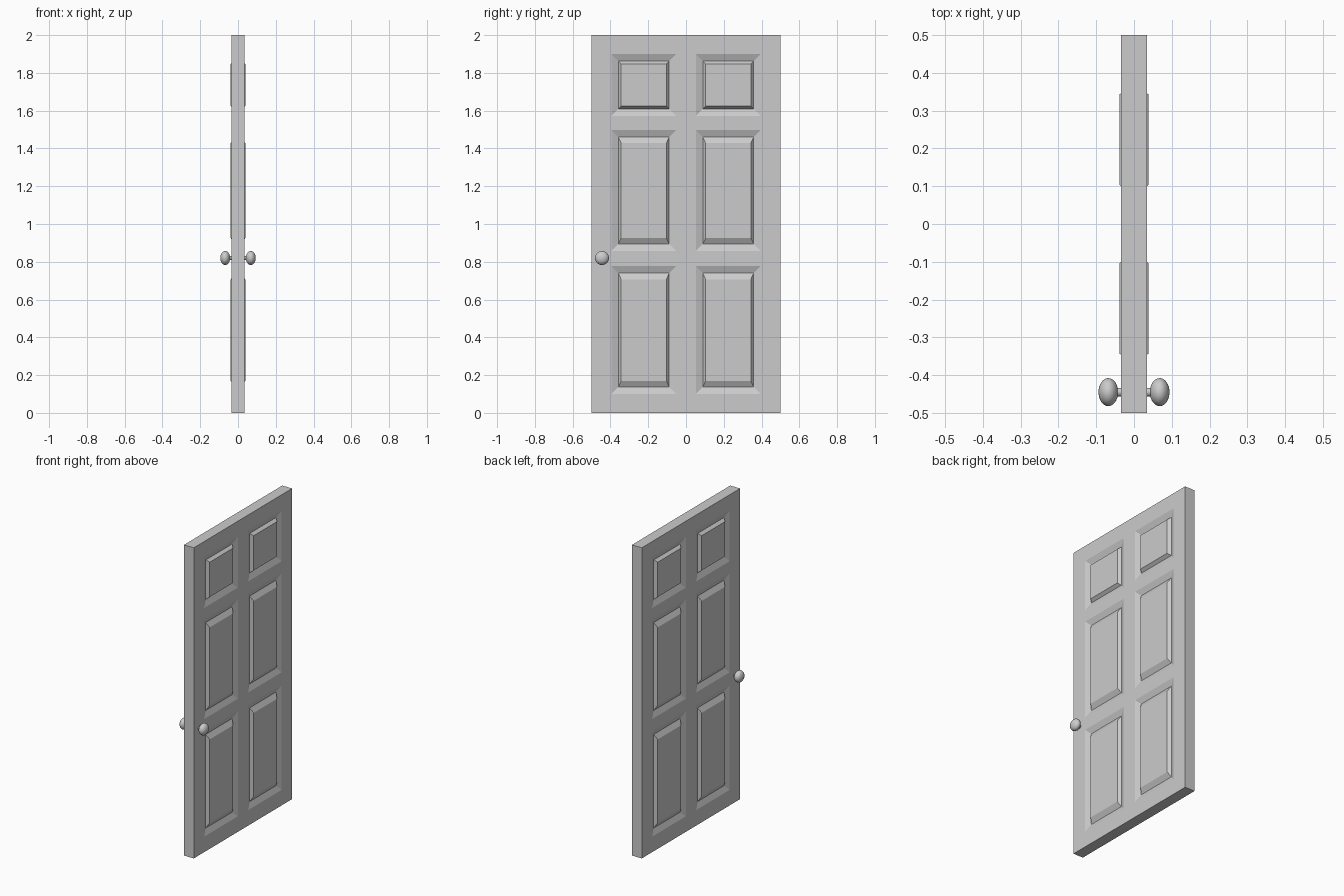
import bpy, bmesh
from math import radians

if "Cube" in bpy.data.objects:
    bpy.data.objects.remove(bpy.data.objects["Cube"])

T = 0.035            # half thickness of the slab
RECESS = 0.020       # x of the groove floor
RAISED = 0.0385      # x of the raised field

# Grid lines of stiles and rails; odd cells hold panels
YS = [-0.5, -0.395, -0.052, 0.052, 0.395, 0.5]
ZS = [0, 0.10, 0.777, 0.857, 1.497, 1.572, 1.90, 2.0]
# Vertical margin from groove to raised field, per panel row
FIELD_MARGIN = {1: 0.033, 3: 0.032, 5: 0.015}


def ring(bm, x, y0, y1, z0, z1):
    return [bm.verts.new((x, y, z)) for y, z in
            ((y0, z0), (y1, z0), (y1, z1), (y0, z1))]


def bridge(bm, a, b):
    for i in range(4):
        j = (i + 1) % 4
        bm.faces.new((a[i], a[j], b[j], b[i]))


def door_face(bm, s):
    grid = [[bm.verts.new((s * T, y, z)) for z in ZS] for y in YS]
    for i in range(len(YS) - 1):
        for j in range(len(ZS) - 1):
            outer = [grid[i][j], grid[i + 1][j], grid[i + 1][j + 1], grid[i][j + 1]]
            if i % 2 == 0 or j % 2 == 0:
                bm.faces.new(outer)
                continue
            # Sloped moulding, groove, bevelled raised field
            y0, y1, z0, z1 = YS[i], YS[i + 1], ZS[j], ZS[j + 1]
            m = 0.037
            y0, y1, z0, z1 = y0 + m, y1 - m, z0 + m, z1 - m
            groove = ring(bm, s * RECESS, y0, y1, z0, z1)
            my, mz = 0.015, FIELD_MARGIN[j]
            field = ring(bm, s * RAISED, y0 + my, y1 - my, z0 + mz, z1 - mz)
            bridge(bm, outer, groove)
            bridge(bm, groove, field)
            bm.faces.new(field)


# Door slab with panels on both sides
bm = bmesh.new()
door_face(bm, 1)
door_face(bm, -1)
bmesh.ops.bridge_loops(bm, edges=[e for e in bm.edges if e.is_boundary])
bmesh.ops.recalc_face_normals(bm, faces=bm.faces)
me = bpy.data.meshes.new("door_slab")
bm.to_mesh(me)
bm.free()
bpy.context.collection.objects.link(bpy.data.objects.new("door_slab", me))

# Knob and spindle on each side
for s, side in ((1, "right"), (-1, "left")):
    bpy.ops.mesh.primitive_cylinder_add(
        vertices=24, radius=0.011, depth=0.03,
        location=(s * 0.045, -0.445, 0.82), rotation=(0, radians(90), 0))
    bpy.context.object.name = "spindle_" + side
    bpy.ops.object.shade_smooth_by_angle()
    bpy.ops.mesh.primitive_uv_sphere_add(
        segments=32, ring_count=16, radius=1,
        location=(s * 0.068, -0.445, 0.82), rotation=(0, radians(90), 0))
    knob = bpy.context.object
    knob.name = "knob_" + side
    knob.scale = (0.037, 0.037, 0.026)
    bpy.ops.object.shade_smooth()
